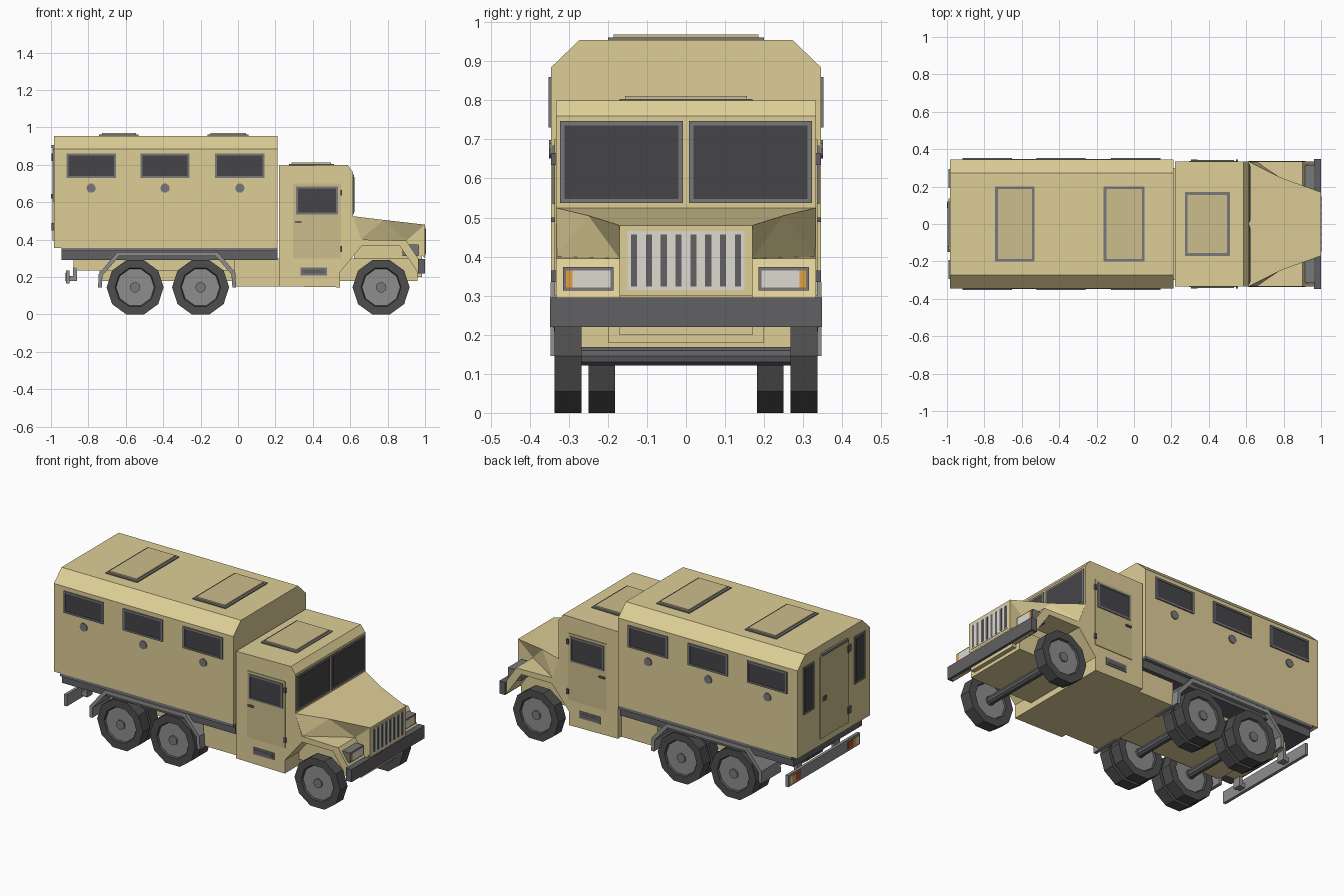
import bpy, bmesh
from math import cos, sin, radians

if "Cube" in bpy.data.objects:
    bpy.data.objects.remove(bpy.data.objects["Cube"])


def mat(name, r, g, b):
    m = bpy.data.materials.new(name)
    m.diffuse_color = (r, g, b, 1)
    m.use_nodes = True
    m.node_tree.nodes["Principled BSDF"].inputs["Base Color"].default_value = m.diffuse_color
    return m


TAN = mat("sand_paint", .73, .62, .31)
LID = mat("dull_sand", .60, .51, .26)
GREY = mat("mid_grey", .19, .19, .20)
STEEL = mat("steel_grey", .27, .27, .27)
DARK = mat("dark_grey", .12, .12, .13)
TYRE = mat("rubber", .075, .075, .075)
GLASS = mat("dark_glass", .06, .06, .065)
LIGHT = mat("lens", .72, .70, .62)
AMBER = mat("amber", .75, .35, .05)
RED = mat("red", .45, .08, .04)


def finish(name, bm, m):
    bmesh.ops.recalc_face_normals(bm, faces=bm.faces)
    me = bpy.data.meshes.new(name)
    bm.to_mesh(me)
    bm.free()
    me.materials.append(m)
    ob = bpy.data.objects.new(name, me)
    bpy.context.collection.objects.link(ob)
    return ob


def prism_bm(pts, axis, lo, hi):
    # extrude a 2D outline along x, y or z
    place = {'x': lambda a, b, t: (t, a, b), 'y': lambda a, b, t: (a, t, b),
             'z': lambda a, b, t: (a, b, t)}[axis]
    bm = bmesh.new()
    v0 = [bm.verts.new(place(a, b, lo)) for a, b in pts]
    v1 = [bm.verts.new(place(a, b, hi)) for a, b in pts]
    caps = [bm.faces.new(v0), bm.faces.new(v1)]
    n = len(pts)
    for i in range(n):
        j = (i + 1) % n
        bm.faces.new((v0[i], v0[j], v1[j], v1[i]))
    bmesh.ops.recalc_face_normals(bm, faces=bm.faces)
    return bm, caps


def prism(name, pts, axis, lo, hi, m):
    return finish(name, prism_bm(pts, axis, lo, hi)[0], m)


def box(name, x0, x1, y0, y1, z0, z1, m):
    return prism(name, [(x0, z0), (x1, z0), (x1, z1), (x0, z1)], 'y', y0, y1, m)


def pair(name, x0, x1, y0, y1, z0, z1, m):
    box(name + "_right", x0, x1, -y1, -y0, z0, z1, m)
    box(name + "_left", x0, x1, y0, y1, z0, z1, m)


def prism_pair(name, pts, y0, y1, m):
    prism(name + "_right", pts, 'y', -y1, -y0, m)
    prism(name + "_left", pts, 'y', y0, y1, m)


def ngon(cx, cz, r, n=10):
    return [(cx + r * cos(radians(-90 + 180 / n + 360 * k / n)),
             cz + r * sin(radians(-90 + 180 / n + 360 * k / n))) for k in range(n)]


def frame_pair(name, x0, x1, y, z0, z1, w=.011):
    # framed side window: proud border around a set-back pane
    pair(name + "_pane", x0 + w, x1 - w, y - .01, y + .003, z0 + w, z1 - w, GLASS)
    pair(name + "_sill", x0, x1, y - .01, y + .007, z0, z0 + w, GREY)
    pair(name + "_head", x0, x1, y - .01, y + .007, z1 - w, z1, GREY)
    pair(name + "_jamb_a", x0, x0 + w, y - .01, y + .007, z0 + w, z1 - w, GREY)
    pair(name + "_jamb_b", x1 - w, x1, y - .01, y + .007, z0 + w, z1 - w, GREY)


# living box with chamfered roof edges
prism("box_body", [(-.345, .355), (.345, .355), (.345, .885), (.272, .955),
                   (-.272, .955), (-.345, .885)], 'x', -.985, .21, TAN)
box("box_skirt_lip", -.945, .21, -.345, .345, .338, .356, GREY)
box("box_skirt", -.945, .21, -.325, .325, .29, .338, DARK)

# side windows and round vents
for i, x in enumerate((-.785, -.39, .01)):
    frame_pair(f"box_window_{i}", x - .132, x + .132, .345, .73, .86)
    prism_pair(f"round_vent_{i}", ngon(x, .675, .025), .34, .351, GREY)


# roof hatches
def hatch(name, x0, x1, hy, z):
    box(name + "_frame", x0, x1, -hy, hy, z - .01, z + .006, GREY)
    box(name + "_lid", x0 + .014, x1 - .014, -hy + .014, hy - .014, z, z + .014, LID)


hatch("rear_roof_hatch", -.742, -.532, .2, .955)
hatch("front_roof_hatch", -.162, .057, .2, .955)
hatch("cab_roof_hatch", .272, .512, .17, .797)

# rear wall door and windows
box("rear_door", -.992, -.98, -.135, .135, .395, .89, LID)
pair("rear_window_frame", -.991, -.98, .193, .293, .60, .885, GREY)
pair("rear_window_pane", -.993, -.98, .204, .282, .612, .873, GLASS)
box("rear_door_handle", -1, -.985, .085, .115, .62, .645, DARK)
for z in (.45, .82):
    box("rear_door_hinge", -.998, -.985, -.15, -.12, z, z + .04, DARK)
box("rear_door_rail", -.998, -.985, -.12, .12, .89, .905, GREY)

# chassis and underbody
box("rear_chassis", -.88, 0, -.2, .2, .235, .29, TAN)
box("axle_housing", -.74, 0, -.18, .18, .18, .24, TAN)
box("underbody_box", -.02, .22, -.3, .3, .15, .30, TAN)
box("front_chassis", .545, .96, -.2, .2, .18, .30, TAN)

# cab
prism("cab", [(.22, .15), (.545, .145), (.545, .225), (.66, .365), (.66, .40),
              (.615, .525), (.615, .76), (.585, .80), (.22, .795)],
      'y', -.333, .333, TAN)
pair("cab_door", .295, .55, .32, .337, .30, .70, LID)
frame_pair("cab_door_window", .31, .535, .335, .535, .685)
pair("cab_door_handle", .305, .34, .335, .345, .489, .50, DARK)
for z in (.335, .635):
    pair("cab_door_hinge", .545, .557, .33, .345, z, z + .03, DARK)
pair("cab_step_frame", .335, .475, .325, .338, .208, .25, GREY)
pair("cab_step", .345, .465, .325, .34, .218, .24, DARK)

# split windscreen
pair("windscreen_frame", .60, .620, .008, .322, .537, .747, GREY)
pair("windscreen_pane", .60, .622, .019, .311, .548, .736, GLASS)

# tapered bonnet with faceted sides
bm = bmesh.new()
half = [(.615, .333, .525), (.655, .333, .40), (.78, .25, .505),
        (.90, .17, .395), (1, .17, .48), (1, .17, .30)]
L = [bm.verts.new(p) for p in half]
R = [bm.verts.new((x, -y, z)) for x, y, z in half]
for s in (L, R):
    for f in ((0, 1, 2), (1, 3, 2), (3, 4, 2), (3, 5, 4)):
        bm.faces.new([s[i] for i in f])
bm.faces.new((L[0], L[2], L[4], R[4], R[2], R[0]))
bm.faces.new((L[4], L[5], R[5], R[4]))
bm.faces.new((L[5], L[3], R[3], R[5]))
bm.faces.new((L[3], L[1], R[1], R[3]))
bm.faces.new((L[0], R[0], R[1], L[1]))
finish("bonnet", bm, TAN)
box("engine_bay", .62, .985, -.17, .17, .20, .40, TAN)

# grille
box("grille_panel", .985, 1.002, -.15, .15, .315, .465, LIGHT)
for i in range(8):
    y = -.133 + i * .038
    box(f"grille_slot_{i}", .985, 1.004, y - .008, y + .008, .323, .457, DARK)

# front wings, headlights and bumper
prism_pair("front_wing", [(.66, .365), (.865, .365), (.965, .22), (.985, .22),
                          (.985, .265), (.90, .395), (.66, .40)], .17, .333, TAN)
pair("headlight_housing", .88, .966, .185, .315, .313, .373, GREY)
pair("headlight_lens", .95, .969, .193, .29, .321, .365, LIGHT)
pair("indicator", .95, .969, .29, .307, .321, .365, AMBER)
box("front_bumper", .962, 1, -.348, .348, .22, .296, DARK)

# rear mudguards: bent strip over the twin axle
outer = [(-.748, .145), (-.745, .215), (-.645, .335), (-.11, .335), (-.015, .225), (-.01, .145)]
inner = [(-.03, .145), (-.035, .215), (-.12, .312), (-.635, .312), (-.725, .207), (-.728, .145)]
prism_pair("rear_mudguard", outer + inner, .165, .347, STEEL)

# rear bumper with lamps
box("rear_bumper", -.92, -.902, -.34, .34, .165, .235, STEEL)
pair("bumper_arm", -.905, -.86, .16, .2, .178, .205, STEEL)
pair("bumper_bracket", -.882, -.862, .155, .205, .178, .25, STEEL)
pair("tail_lamp_red", -.924, -.91, .225, .275, .178, .222, RED)
pair("tail_lamp_amber", -.924, -.91, .275, .305, .178, .222, AMBER)
pair("tail_lamp_white", -.924, -.91, .305, .328, .178, .222, LIGHT)


# ten-sided wheels with dished rims
def wheel(name, x, y0, y1):
    bm, caps = prism_bm(ngon(x, .145, .1525), 'y', y0, y1)
    for thick, depth in ((.045, 0), (.008, -.014)):
        bmesh.ops.inset_region(bm, faces=caps, thickness=thick, depth=depth)
    finish(name + "_tyre", bm, TYRE)
    prism(name + "_rim", ngon(x, .145, .102), 'y', y0 + .01, y1 - .01, STEEL)
    prism(name + "_hub", ngon(x, .145, .028), 'y', y0 + .001, y1 - .001, GREY)


for x, label in ((-.55, "rear"), (-.2, "middle"), (.765, "front")):
    for s, side in ((-1, "right"), (1, "left")):
        wheel(f"{label}_{side}_outer", x, *sorted((s * .268, s * .337)))
        if x < 0:
            wheel(f"{label}_{side}_inner", x, *sorted((s * .182, s * .25)))
    prism(f"{label}_axle", ngon(x, .145, .025), 'y', -.3, .3, DARK)
